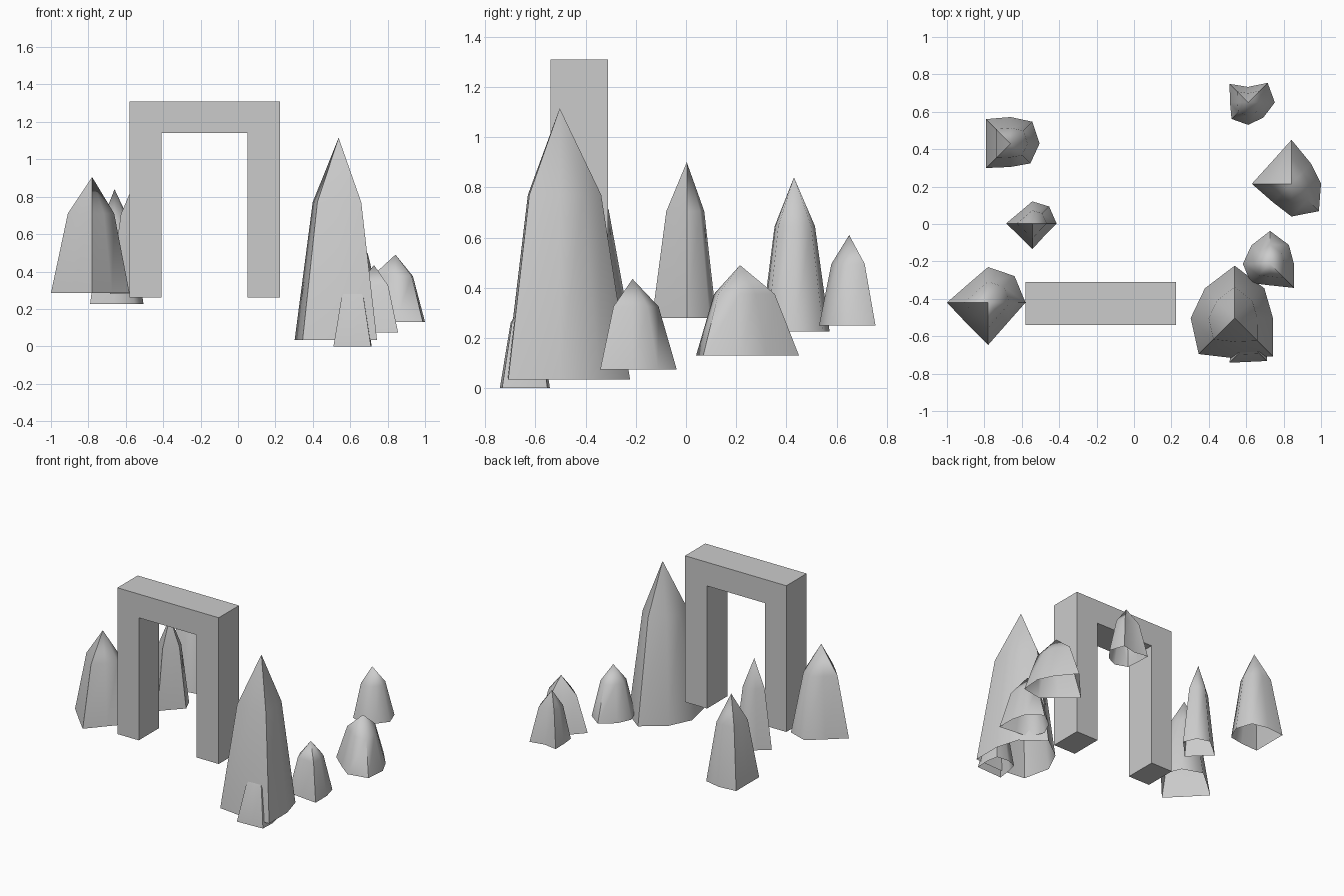
import bpy, bmesh
from math import cos, sin, pi, radians

if "Cube" in bpy.data.objects:
    bpy.data.objects.remove(bpy.data.objects["Cube"])


def make_object(name, bm):
    bmesh.ops.recalc_face_normals(bm, faces=bm.faces)
    me = bpy.data.meshes.new(name)
    bm.to_mesh(me)
    bm.free()
    ob = bpy.data.objects.new(name, me)
    bpy.context.collection.objects.link(ob)
    return ob


# Rock spire: irregular eight-sided, open-bottomed shell with a pointed cap
def spire(name, x, y, zs, radii, taper=0.59):
    bm = bmesh.new()
    n = len(radii)

    def ring(z, s):
        return [bm.verts.new((x + s * r * cos(2 * pi * i / n),
                              y + s * r * sin(2 * pi * i / n), z))
                for i, r in enumerate(radii)]

    low, mid = ring(zs[0], 1), ring(zs[1], taper)
    tip = bm.verts.new((x, y, zs[2]))
    for i in range(n):
        j = (i + 1) % n
        bm.faces.new((low[i], low[j], mid[j], mid[i]))
        bm.faces.new((mid[i], mid[j], tip))
    ob = make_object(name, bm)
    bpy.ops.object.select_all(action='DESELECT')
    ob.select_set(True)
    bpy.context.view_layer.objects.active = ob
    bpy.ops.object.shade_smooth_by_angle(angle=radians(60))
    return ob


# Stone arch: profile extruded in depth
bm = bmesh.new()
profile = [(-.58, .26), (-.41, .26), (-.41, 1.14), (.05, 1.14),
           (.05, .26), (.225, .26), (.225, 1.31), (-.58, 1.31)]
face = bm.faces.new([bm.verts.new((px, -.54, pz)) for px, pz in profile])
ext = bmesh.ops.extrude_face_region(bm, geom=[face])
bmesh.ops.translate(bm, vec=(0, .23, 0),
                    verts=[g for g in ext['geom'] if isinstance(g, bmesh.types.BMVert)])
make_object("stone_arch", bm)

# Rocks: name, centre, (base, shoulder, tip) heights, radii from +x counter-clockwise
rocks = [
    ("rock_left_front", -.78, -.42, (.285, .71, .905), (.2, .2, .19, .145, .22, .16, .227, .15)),
    ("rock_left_back", -.66, .43, (.225, .645, .84), (.155, .165, .142, .185, .13, .185, .125, .15)),
    ("rock_left_middle", -.544, .003, (.28, .705, .9), (.13, .128, .118, .09, .14, .096, .138, .093)),
    ("rock_tall", .538, -.503, (.035, .77, 1.115), (.205, .225, .28, .225, .235, .272, .215, .29)),
    ("rock_small_front", .615, -.637, (0, .26, .37), (.1, .12, .095, .1, .09, .148, .1, .135)),
    ("rock_right_front", .727, -.213, (.075, .325, .435), (.128, .143, .176, .14, .145, .145, .115, .182)),
    ("rock_right_middle", .842, .215, (.13, .375, .49), (.158, .15, .235, .157, .212, .14, .175, .207)),
    ("rock_right_back", .61, .65, (.25, .495, .61), (.143, .148, .083, .14, .097, .125, .12, .115)),
]
for r in rocks:
    spire(*r)
